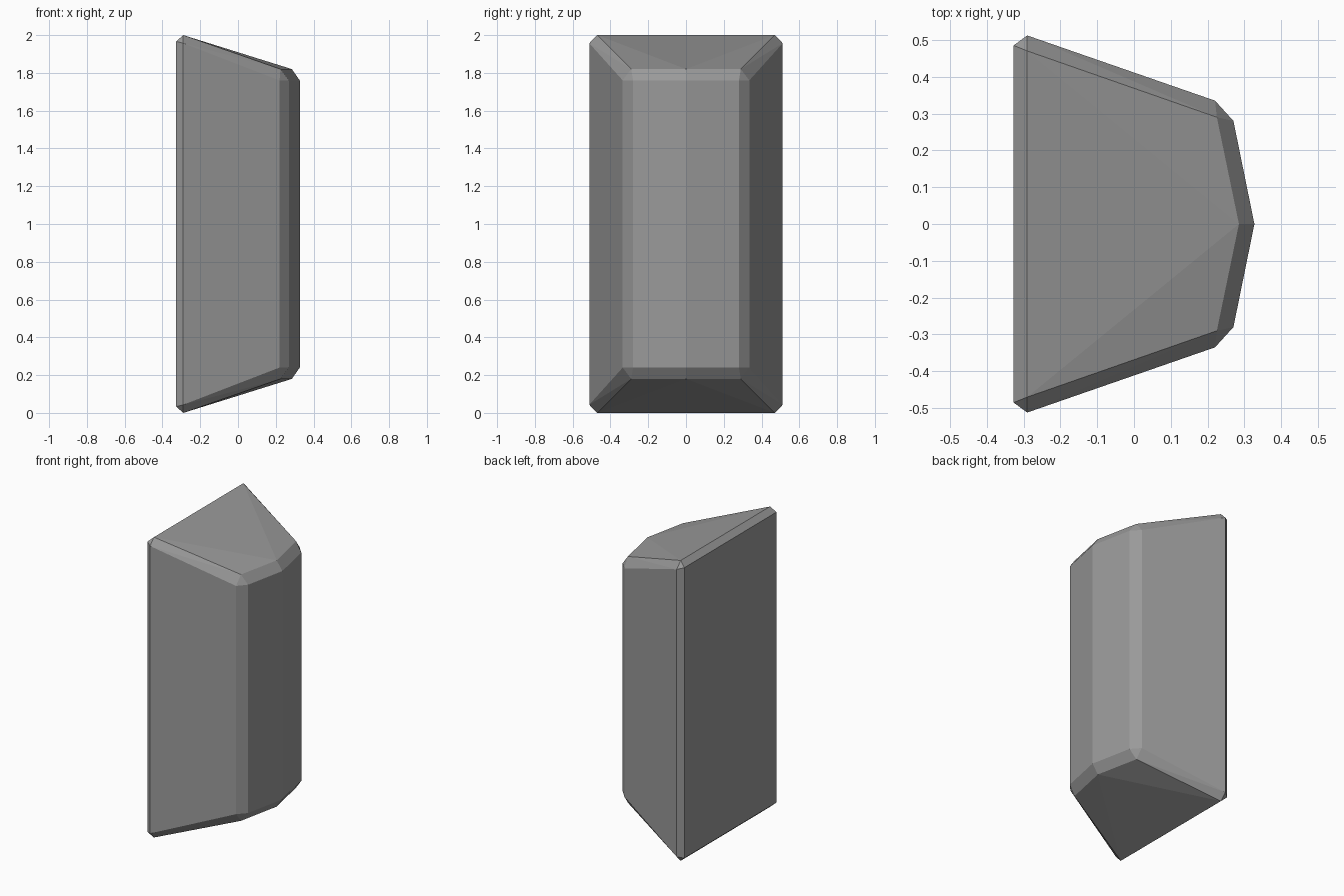
import bpy, bmesh

if "Cube" in bpy.data.objects:
    bpy.data.objects.remove(bpy.data.objects["Cube"])

# Corner points of one quarter (y >= 0, z >= 1); mirrored in y and about z = 1
QUARTER = [
    (-0.327, 0.485, 1.967),  # back face
    (-0.29, 0.47, 2.00),     # sloping top, back corner
    (-0.29, 0.512, 1.957),   # side face, back corner
    (0.225, 0.29, 1.82),     # sloping top, front corner
    (0.22, 0.335, 1.76),     # side face, front corner
    (0.27, 0.28, 1.76),      # front face, outer corner
    (0.285, 0.0, 1.82),      # top at the centre ridge
    (0.327, 0.0, 1.76),      # front centre ridge
]

grey = bpy.data.materials.new("grey")
grey.diffuse_color = (0.32, 0.32, 0.32, 1)
grey.use_nodes = True
grey.node_tree.nodes["Principled BSDF"].inputs["Base Color"].default_value = grey.diffuse_color

# Chamfered convex block
points = {(x, sy * y, 1 + sz * (z - 1))
          for x, y, z in QUARTER for sy in (1, -1) for sz in (1, -1)}
bm = bmesh.new()
for p in sorted(points):
    bm.verts.new(p)
bmesh.ops.convex_hull(bm, input=bm.verts)
bmesh.ops.dissolve_limit(bm, angle_limit=0.02, verts=bm.verts, edges=bm.edges)
bmesh.ops.recalc_face_normals(bm, faces=bm.faces)

mesh = bpy.data.meshes.new("chamfered_block")
bm.to_mesh(mesh)
bm.free()
mesh.materials.append(grey)
block = bpy.data.objects.new("chamfered_block", mesh)
bpy.context.collection.objects.link(block)
